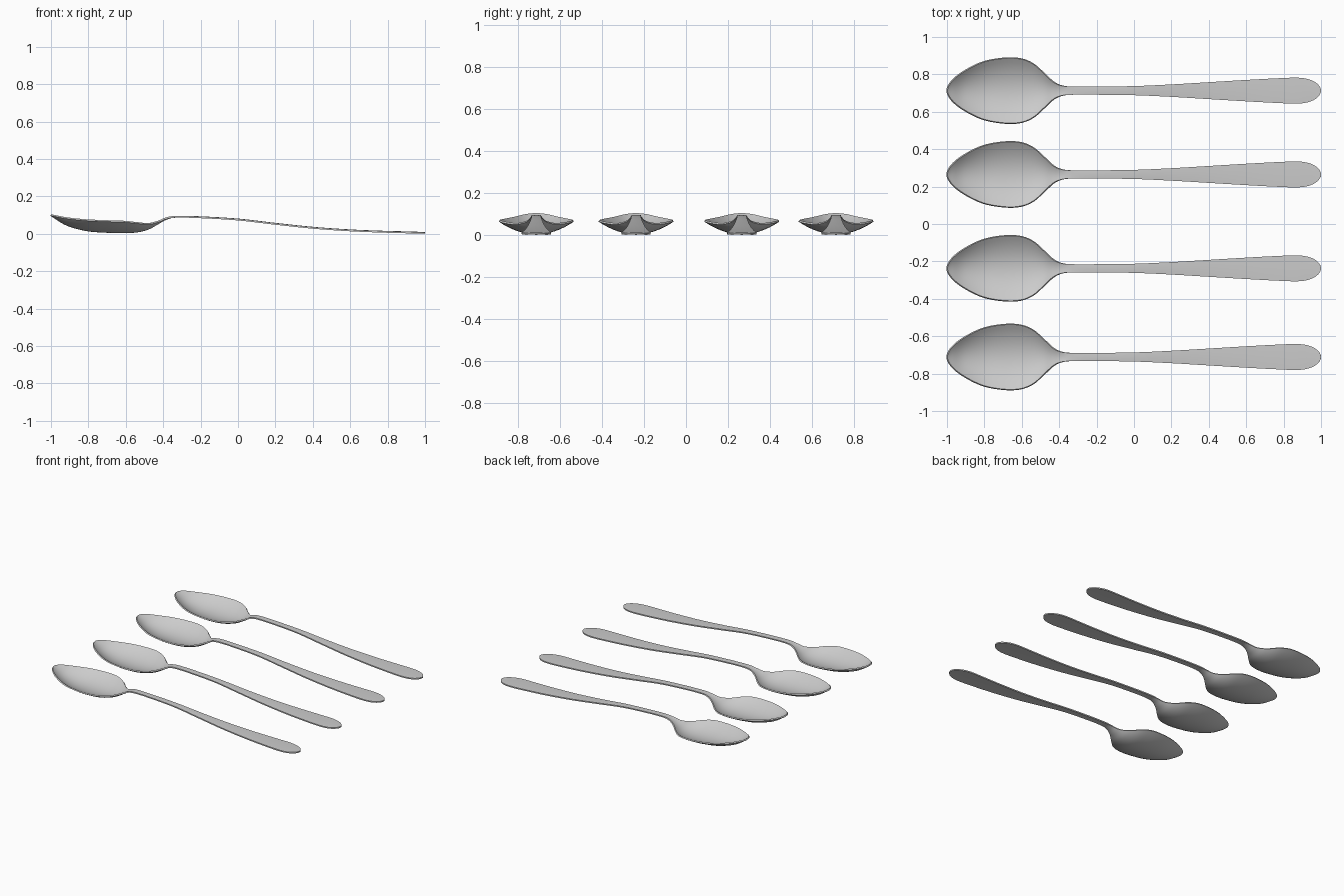
import bpy, bmesh
from mathutils import Vector

if "Cube" in bpy.data.objects:
    bpy.data.objects.remove(bpy.data.objects["Cube"])

# Spoon stations: x, half width, centre-line height, edge height
STATIONS = [
    (-1.0, 0.0, 0.101, 0.101), (-0.975, 0.052, 0.083, 0.096),
    (-0.91, 0.104, 0.046, 0.084), (-0.81, 0.153, 0.019, 0.074),
    (-0.70, 0.174, 0.010, 0.069), (-0.61, 0.172, 0.008, 0.066),
    (-0.54, 0.145, 0.012, 0.059), (-0.48, 0.093, 0.027, 0.054),
    (-0.43, 0.047, 0.054, 0.065), (-0.385, 0.027, 0.079, 0.083),
    (-0.33, 0.022, 0.091, 0.091), (-0.20, 0.0215, 0.089, 0.088),
    (0.0, 0.024, 0.077, 0.076), (0.2, 0.033, 0.054, 0.053),
    (0.4, 0.045, 0.033, 0.032), (0.6, 0.057, 0.019, 0.018),
    (0.77, 0.066, 0.012, 0.011), (0.88, 0.069, 0.009, 0.008),
    (0.945, 0.057, 0.007, 0.006), (0.985, 0.032, 0.006, 0.006),
    (1.0, 0.0, 0.006, 0.006),
]
STEPS = 5      # subdivisions between stations
ACROSS = 16    # segments across the width


def mirrored(p):
    return Vector((p[0], -p[1], p[2], p[3]))


def smooth_stations():
    """Catmull-Rom through the stations, with mirrored ends for round tips."""
    p = [Vector(s) for s in STATIONS]
    p = [mirrored(p[1])] + p + [mirrored(p[-2])]
    out = []
    for i in range(1, len(p) - 2):
        a, b, c, d = p[i - 1:i + 3]
        for k in range(STEPS):
            t = k / STEPS
            out.append(0.5 * (2 * b + (c - a) * t + (2 * a - 5 * b + 4 * c - d) * t ** 2
                              + (3 * b - a - 3 * c + d) * t ** 3))
    out.append(p[-2])
    return out


def spoon_mesh():
    bm = bmesh.new()
    rows = []
    for x, w, zc, ze in smooth_stations():
        row = []
        for j in range(ACROSS + 1):
            v = 2 * j / ACROSS - 1
            row.append(bm.verts.new((x, v * w, zc + (ze - zc) * v * v)))
        rows.append(row)
    for r, s in zip(rows, rows[1:]):
        for j in range(ACROSS):
            bm.faces.new((r[j], s[j], s[j + 1], r[j + 1]))
    bmesh.ops.remove_doubles(bm, verts=bm.verts, dist=0.00005)
    me = bpy.data.meshes.new("spoon")
    bm.to_mesh(me)
    bm.free()
    return me


# Four identical spoons laid side by side
mesh = spoon_mesh()
for n, y in enumerate((-0.711, -0.237, 0.265, 0.713)):
    ob = bpy.data.objects.new(f"spoon_{n + 1}", mesh.copy())
    bpy.context.collection.objects.link(ob)
    ob.location.y = y
    # sheet metal thickness
    mod = ob.modifiers.new("thickness", 'SOLIDIFY')
    mod.thickness = 0.009
    mod.offset = 0
    bpy.ops.object.select_all(action='DESELECT')
    ob.select_set(True)
    bpy.context.view_layer.objects.active = ob
    bpy.ops.object.modifier_apply(modifier=mod.name)
    bpy.ops.object.shade_smooth_by_angle()
